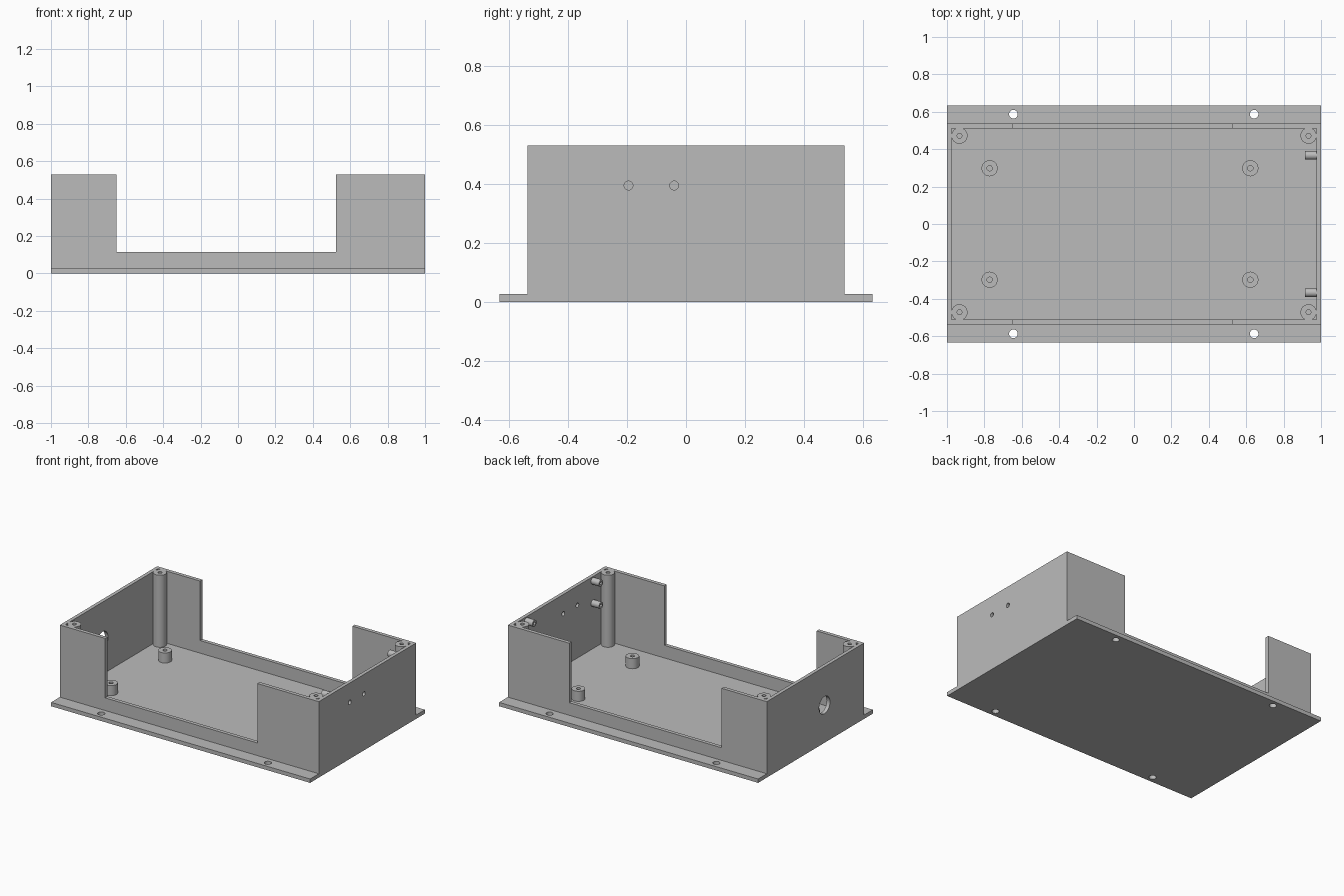
import bpy
import bmesh
import math
from mathutils import Matrix

cube = bpy.data.objects.get("Cube")
if cube:
    bpy.data.objects.remove(cube, do_unlink=True)

FLOOR, TOP = 0.027, 0.53

grey = bpy.data.materials.new("plain grey")
grey.use_nodes = True
grey.diffuse_color = (0.5, 0.5, 0.5, 1)
grey.node_tree.nodes["Principled BSDF"].inputs["Base Color"].default_value = (0.5, 0.5, 0.5, 1)


def finish(name, bm):
    mesh = bpy.data.meshes.new(name)
    bmesh.ops.recalc_face_normals(bm, faces=bm.faces)
    bm.to_mesh(mesh)
    bm.free()
    mesh.materials.append(grey)
    obj = bpy.data.objects.new(name, mesh)
    bpy.context.collection.objects.link(obj)
    return obj


def box(name, low, high):
    bm = bmesh.new()
    bmesh.ops.create_cube(bm, size=1)
    for v in bm.verts:
        v.co = [(a + b) / 2 + c * (b - a) for a, b, c in zip(low, high, v.co)]
    return finish(name, bm)


def rod(name, center, radius, length, along_x=False):
    bm = bmesh.new()
    turn = Matrix.Rotation(math.pi / 2, 4, "Y") if along_x else Matrix()
    bmesh.ops.create_cone(bm, cap_ends=True, segments=32, radius1=radius, radius2=radius,
                          depth=length, matrix=Matrix.Translation(center) @ turn)
    return finish(name, bm)


def bored_post(name, origin, radius, height, bore, depth, turn=Matrix()):
    """Lathe a round post with a blind hole in its end."""
    profile = [(0, 0), (radius, 0), (radius, height), (bore, height),
               (bore, height - depth), (0, height - depth)]
    bm = bmesh.new()
    verts = [bm.verts.new((r, 0, z)) for r, z in profile]
    edges = [bm.edges.new(pair) for pair in zip(verts, verts[1:])]
    bmesh.ops.spin(bm, geom=verts + edges, axis=(0, 0, 1), cent=(0, 0, 0),
                   angle=math.tau, steps=32)
    bmesh.ops.remove_doubles(bm, verts=bm.verts, dist=1e-4)
    bmesh.ops.transform(bm, matrix=Matrix.Translation(origin) @ turn, verts=bm.verts)
    smooth(finish(name, bm))


def smooth(obj):
    bpy.ops.object.select_all(action="DESELECT")
    obj.select_set(True)
    bpy.context.view_layer.objects.active = obj
    bpy.ops.object.shade_smooth_by_angle(angle=math.radians(30))


def cut(obj, cutters):
    bpy.context.view_layer.objects.active = obj
    for cutter in cutters:
        cutter.hide_render = True
        mod = obj.modifiers.new("cut", "BOOLEAN")
        mod.operation, mod.solver, mod.object = "DIFFERENCE", "EXACT", cutter
        bpy.ops.object.modifier_apply(modifier=mod.name)
        bpy.data.objects.remove(cutter, do_unlink=True)
    smooth(obj)


# Base plate with four mounting holes in the flanges
plate = box("base_plate", (-1, -0.633, 0), (1, 0.633, FLOOR))
cut(plate, [rod("hole_cutter", (x, y, 0), 0.023, 0.2)
            for x in (-0.645, 0.642) for y in (-0.587, 0.587)])

# Walls with a wide notch front and back, and panel holes at the ends
walls = box("enclosure_walls", (-1, -0.537, FLOOR), (1, 0.537, TOP))
cut(walls, [
    box("inside_cutter", (-0.975, -0.511, -0.1), (0.975, 0.511, 1)),
    box("notch_cutter", (-0.65, -0.8, 0.115), (0.525, 0.8, 1)),
    rod("socket_cutter", (-1, -0.1, 0.263), 0.06, 0.2, True),
    rod("lamp_cutter", (1, -0.195, 0.395), 0.015, 0.2, True),
    rod("lamp_cutter", (1, -0.04, 0.395), 0.015, 0.2, True),
])

# Lid screw posts in the corners and board standoffs on the floor
for side_y, end in ((-1, "front"), (1, "back")):
    for side_x, hand in ((-1, "right"), (1, "left")):
        bored_post(f"corner_post_{end}_{hand}", (side_x * 0.933, side_y * 0.472, FLOOR),
                   0.043, TOP - FLOOR, 0.013, 0.12)
        board_x = 0.622 if side_x > 0 else -0.772
        bored_post(f"standoff_{end}_{hand}", (board_x, side_y * 0.298, FLOOR),
                   0.043, 0.07, 0.014, 0.06)

    # Horizontal pegs on the inside of the end wall
    for z, level in ((0.345, "lower"), (0.5, "upper")):
        bored_post(f"wall_peg_{end}_{level}", (0.98, side_y * 0.367, z), 0.023, 0.067,
                   0.01, 0.05, Matrix.Rotation(-math.pi / 2, 4, "Y"))
